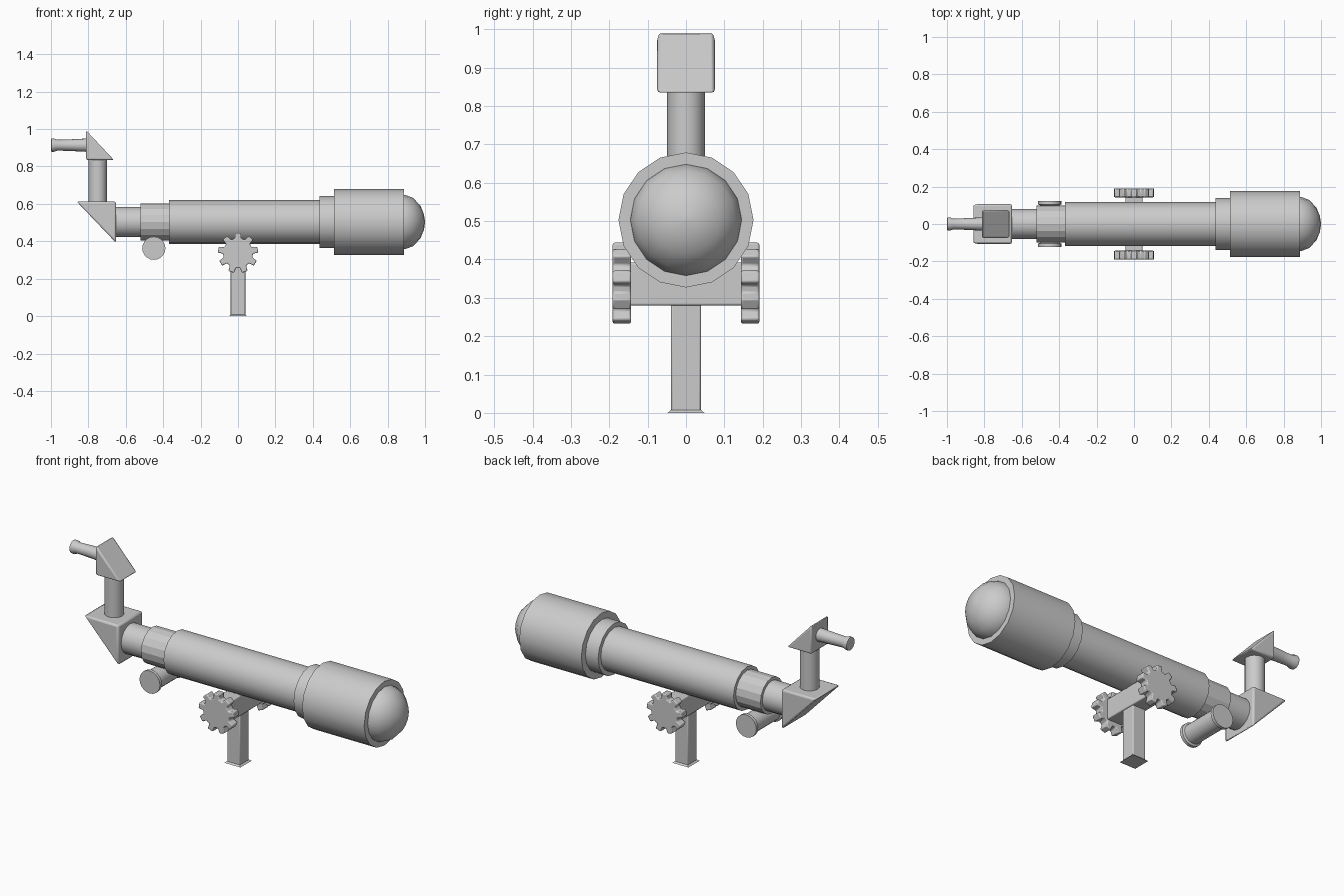
import bpy, bmesh
from math import pi, sin, cos, radians
from mathutils import Matrix, Vector

if "Cube" in bpy.data.objects:
    bpy.data.objects.remove(bpy.data.objects["Cube"])

AXIS_Z = 0.503  # height of the optical axis
ROT = {'x': Matrix.Rotation(pi / 2, 4, 'Y'),
       'y': Matrix.Rotation(-pi / 2, 4, 'X'),
       'z': Matrix.Identity(4)}


def finish(name, bm, bevel=0, smooth=True):
    bmesh.ops.recalc_face_normals(bm, faces=bm.faces)
    me = bpy.data.meshes.new(name)
    bm.to_mesh(me)
    bm.free()
    ob = bpy.data.objects.new(name, me)
    bpy.context.collection.objects.link(ob)
    if bevel:
        mod = ob.modifiers.new("bevel", 'BEVEL')
        mod.width, mod.segments, mod.limit_method = bevel, 2, 'ANGLE'
    if smooth:
        bpy.ops.object.select_all(action='DESELECT')
        ob.select_set(True)
        bpy.context.view_layer.objects.active = ob
        bpy.ops.object.shade_smooth_by_angle(angle=radians(32))
    return ob


def lathe(name, profile, loc, axis='x', sides=16, smooth=True):
    """Closed solid of revolution; profile is (distance along axis, radius)."""
    bm = bmesh.new()
    rings = [[bm.verts.new((r * cos(2 * pi * i / sides), r * sin(2 * pi * i / sides), d))
              for i in range(sides)] for d, r in profile]
    for a, b in zip(rings, rings[1:]):
        for i in range(sides):
            j = (i + 1) % sides
            bm.faces.new((a[i], a[j], b[j], b[i]))
    bm.faces.new(rings[0])
    bm.faces.new(rings[-1])
    bm.transform(Matrix.Translation(loc) @ ROT[axis])
    return finish(name, bm, smooth=smooth)


def extrude_y(name, pts, y0, y1, bevel):
    """Prism from an (x, z) outline between two y values."""
    bm = bmesh.new()
    f = bm.faces.new([bm.verts.new((x, y0, z)) for x, z in pts])
    out = bmesh.ops.extrude_face_region(bm, geom=[f])
    bmesh.ops.translate(bm, vec=(0, y1 - y0, 0),
                        verts=[v for v in out['geom'] if isinstance(v, bmesh.types.BMVert)])
    return finish(name, bm, bevel)


def box(name, x, y, z0, z1, bevel):
    return extrude_y(name, [(-x, z0), (x, z0), (x, z1), (-x, z1)], -y, y, bevel)


# Optical tube parts along x
c = (0, 0, AXIS_Z)
lathe("main_tube", [(-0.37, 0.117), (0.44, 0.117)], c)
lathe("tube_collar", [(0.435, 0.14), (0.52, 0.14)], c)
lathe("lens_hood", [(0.512, 0.176), (0.888, 0.176)], c)
lathe("front_lens", [(0.87, 0.146), (0.893, 0.145), (0.936, 0.129), (0.975, 0.088),
                     (0.994, 0.042), (1.0, 0.004)], c)
lathe("focuser_body", [(-0.52, 0.098), (-0.36, 0.098)], c, smooth=False)
lathe("draw_tube", [(-0.67, 0.081), (-0.51, 0.081)], c)

# Focus knob under the focuser
lathe("focus_knob", [(-0.122, 0.062), (-0.105, 0.062), (-0.1, 0.052), (0.1, 0.052),
                     (0.105, 0.062), (0.122, 0.062)], (-0.45, 0, 0.363), 'y', 20)

# Two mirror prisms, riser tube and eyepiece
extrude_y("lower_prism", [(-0.862, 0.612), (-0.652, 0.612), (-0.652, 0.392)], -0.106, 0.106, 0.01)
lathe("riser_tube", [(0.6, 0.049), (0.85, 0.049)], (-0.75, 0, 0), 'z')
extrude_y("upper_prism", [(-0.812, 0.835), (-0.812, 0.993), (-0.664, 0.835)], -0.075, 0.075, 0.008)
lathe("eyepiece", [(-1.0, 0.027), (-0.998, 0.035), (-0.985, 0.036), (-0.965, 0.029),
                   (-0.9, 0.031), (-0.8, 0.036)], (0, 0, 0.914))

# Mount: post with flared foot, and cross block
box("mount_post", 0.039, 0.039, 0.003, 0.3, 0.005)
bm = bmesh.new()
bmesh.ops.create_cone(bm, cap_ends=True, segments=4, radius1=0.048 * 2 ** 0.5,
                      radius2=0.039 * 2 ** 0.5, depth=0.008,
                      matrix=Matrix.Translation((0, 0, 0.004)) @ Matrix.Rotation(pi / 4, 4, 'Z'))
finish("post_foot", bm, smooth=False)
box("cross_block", 0.045, 0.15, 0.28, 0.392, 0.005)

# Nine-toothed clamp knobs on both sides
gear = []
for i in range(9):
    for da, r in ((-12.5, 0.08), (-8.5, 0.108), (8.5, 0.108), (12.5, 0.08)):
        a = radians(90 + 40 * i + da)
        gear.append((r * cos(a), 0.337 + r * sin(a)))
for side, s in (("front", -1), ("back", 1)):
    extrude_y(side + "_clamp_knob", gear, s * 0.143, s * 0.191, 0.005)
